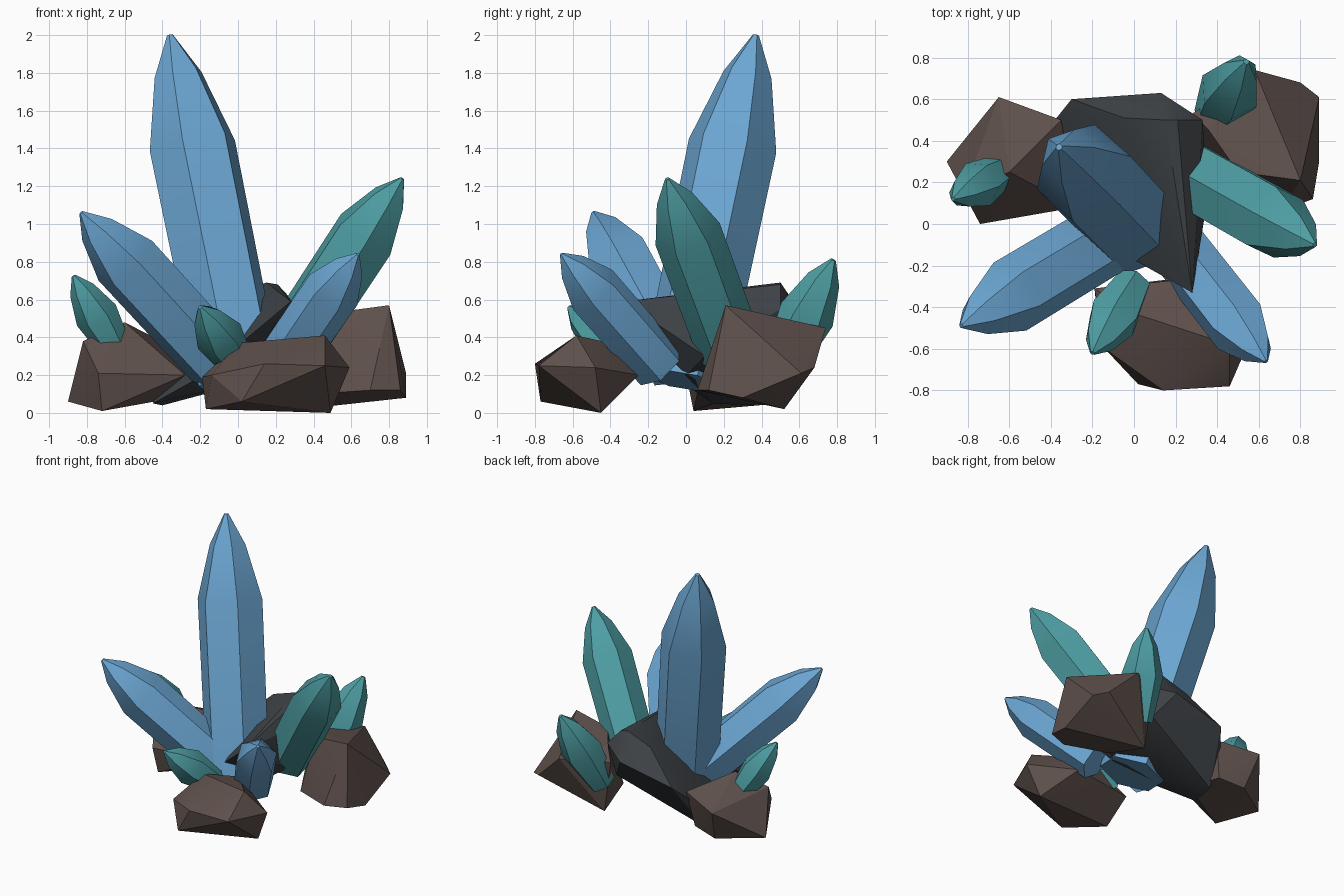
import bpy, bmesh, math
from mathutils import Vector

cube = bpy.data.objects.get("Cube")
if cube:
    bpy.data.objects.remove(cube, do_unlink=True)


def make_material(name, r, g, b):
    mat = bpy.data.materials.new(name)
    mat.use_nodes = True
    mat.diffuse_color = (r, g, b, 1)
    mat.node_tree.nodes["Principled BSDF"].inputs["Base Color"].default_value = (r, g, b, 1)
    return mat


BLUE = make_material("crystal blue", .148, .38, .645)
TEAL = make_material("crystal teal", .075, .34, .365)
BROWN = make_material("brown rock", .113, .081, .072)
SLATE = make_material("dark slate", .05, .057, .064)

# Height and radius steps along a crystal, as shares of length and radius
SHAFT = ((0, .97), (.68, 1), (.885, .55), (1, .07))
SPINDLE = ((0, .68), (.5, 1), (.82, .6), (1, .1))


# Shallow edges are shaded smooth, the others stay crisp
def finish(name, bm, mat):
    bmesh.ops.recalc_face_normals(bm, faces=bm.faces)
    for face in bm.faces:
        face.smooth = True
    for edge in bm.edges:
        edge.smooth = edge.calc_face_angle(math.pi) < math.radians(25)
    mesh = bpy.data.meshes.new(name)
    bm.to_mesh(mesh)
    bm.free()
    mesh.materials.append(mat)
    obj = bpy.data.objects.new(name, mesh)
    bpy.context.collection.objects.link(obj)


# Six-sided crystal from base to tip
def crystal(name, base, tip, radius, mat, turn, profile=SHAFT):
    base, tip = Vector(base), Vector(tip)
    axis = tip - base
    n = axis.normalized()
    a = math.radians(turn)
    u = Vector((math.cos(a), math.sin(a), 0))
    u = (u - n * u.dot(n)).normalized()
    v = n.cross(u)
    bm = bmesh.new()
    rings = []
    for t, r in profile:
        ring = []
        for k in range(6):
            ang = k * math.pi / 3
            side = u * math.cos(ang) + v * math.sin(ang)
            ring.append(bm.verts.new(base + axis * t + side * radius * r))
        rings.append(ring)
    for lo, hi in zip(rings, rings[1:]):
        for k in range(6):
            j = (k + 1) % 6
            bm.faces.new((lo[k], lo[j], hi[j], hi[k]))
    bm.faces.new(rings[0][::-1])
    bm.faces.new(rings[-1])
    finish(name, bm, mat)


# Faceted boulder: the hull of a few corner points
def rock(name, corners, mat):
    bm = bmesh.new()
    for c in corners:
        bm.verts.new(c)
    hull = bmesh.ops.convex_hull(bm, input=bm.verts)
    loose = set(hull["geom_interior"]) | set(hull["geom_unused"])
    bmesh.ops.delete(bm, geom=[g for g in loose if isinstance(g, bmesh.types.BMVert)],
                     context="VERTS")
    finish(name, bm, mat)


# Blue crystals
crystal("main_crystal", (.01, -.015, .17), (-.36, .37, 2), .24, BLUE, -42)
crystal("left_leaning_crystal", (-.1, -.05, .265), (-.83, -.49, 1.06), .182, BLUE, -70)
crystal("front_leaning_crystal", (.23, -.14, .25), (.635, -.66, .84), .15, BLUE, -20)

# Teal crystals
crystal("right_teal_crystal", (.265, .24, .32), (.87, -.1, 1.24), .18, TEAL, -80)
crystal("left_teal_crystal", (-.63, .26, .31), (-.87, .12, .725), .117, TEAL, -60, SPINDLE)
crystal("front_teal_crystal", (0, -.28, .25), (-.2, -.62, .56), .13, TEAL, -60, SPINDLE)
crystal("back_teal_crystal", (.38, .5, .23), (.54, .78, .81), .15, TEAL, -30, SPINDLE)

# Boulders
rock("front_rock", [
    (-.19, -.31, .19), (-.17, -.5, .02), (-.14, -.6, .2), (.02, -.77, .06),
    (.14, -.8, .26), (.46, -.78, .25), (.49, -.45, 0),
    (.59, -.48, .24), (.46, -.58, .41), (0, -.43, .37), (.2, -.27, .34),
    (.3, -.25, .2)], BROWN)
rock("right_rock", [
    (.8, .21, .57), (.58, .74, .45), (.28, .53, .42), (.89, .61, .21),
    (.8, .68, .24), (.89, .3, .08), (.86, .12, .12), (.34, .52, .02),
    (.4, .2, .1), (.36, .45, .5), (.5, .25, .53), (.7, .06, .12)], BROWN)
rock("left_rock", [
    (-.9, .3, .06), (-.65, .61, .3), (-.72, .04, .01), (-.74, 0, .21),
    (-.82, .15, .38), (-.6, .25, .48), (-.35, .5, .35), (-.28, .08, .2),
    (-.33, .22, .08), (-.4, .46, .08), (-.6, .5, .05)], BROWN)
rock("center_rock", [
    (.28, -.33, .59), (.15, .5, .69), (.21, .5, .68), (.33, .5, .55),
    (.13, .63, .5), (-.3, .6, .4), (-.38, .5, .3), (-.05, .51, .62),
    (-.45, .14, .05), (-.4, .36, .04), (.35, .1, .3), (.2, 0, .2),
    (.25, .5, .32), (-.2, -.06, .19)], SLATE)
